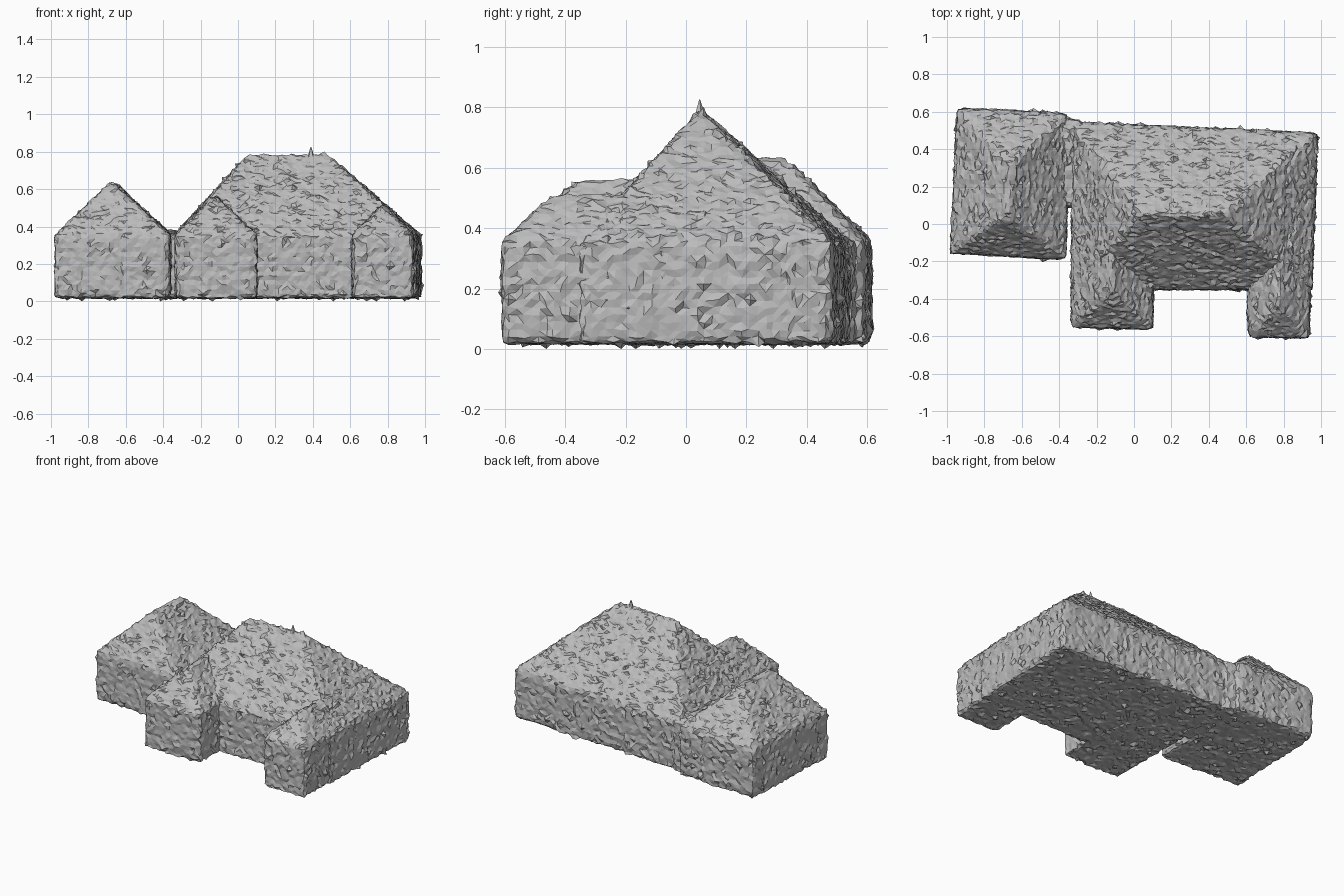
import bpy
import bmesh
import random
from mathutils import Vector

random.seed(4)
BASE, EAVE = 0.02, 0.355

cube = bpy.data.objects.get("Cube")
if cube:
    bpy.data.objects.remove(cube, do_unlink=True)

grey = bpy.data.materials.new("plain_grey")
grey.use_nodes = True
colour = (0.5, 0.5, 0.5, 1.0)
grey.diffuse_color = colour
grey.node_tree.nodes["Principled BSDF"].inputs["Base Color"].default_value = colour


def new_object(name, bm):
    mesh = bpy.data.meshes.new(name)
    bm.to_mesh(mesh)
    bm.free()
    mesh.materials.append(grey)
    obj = bpy.data.objects.new(name, mesh)
    bpy.context.collection.objects.link(obj)
    return obj


def weather(obj, voxel=0.025):
    """Round the edges, then roughen the surface like a raw scan."""
    remesh = obj.modifiers.new("Remesh", "REMESH")
    remesh.mode = "VOXEL"
    remesh.voxel_size = voxel
    smooth = obj.modifiers.new("Smooth", "SMOOTH")
    smooth.iterations = 2
    depsgraph = bpy.context.evaluated_depsgraph_get()
    bm = bmesh.new()
    bm.from_mesh(obj.evaluated_get(depsgraph).to_mesh())
    obj.modifiers.clear()
    bm.normal_update()
    moves = []
    for v in bm.verts:
        push = random.gauss(0, 0.0025)
        # occasional small chips and spikes
        if random.random() < 0.012:
            push = random.uniform(0.008, 0.02)
        slide = Vector([random.uniform(-1, 1) for _ in range(3)]) * 0.005
        moves.append(v.normal * push + slide)
    for v, move in zip(bm.verts, moves):
        v.co += move
        v.co.z = max(v.co.z, 0)
    bmesh.ops.triangulate(bm, faces=bm.faces[:])
    for f in bm.faces:
        f.smooth = False
        f.material_index = 0
    bm.to_mesh(obj.data)
    bm.free()


def hip_block(name, corners, ridge, lengthwise, eave=EAVE):
    """Walls on four corners (back left, back right, front right, front left)
    under a roof with a two-point ridge, running along x or along y."""
    bm = bmesh.new()
    low = [bm.verts.new((x, y, BASE)) for x, y in corners]
    top = [bm.verts.new((x, y, eave)) for x, y in corners]
    a, b = [bm.verts.new(p) for p in ridge]
    bm.faces.new(low)
    for i in range(4):
        j = (i + 1) % 4
        bm.faces.new((low[i], low[j], top[j], top[i]))
    bl, br, fr, fl = top
    if lengthwise:      # ridge from left (a) to right (b)
        roof = [(bl, br, b, a), (br, fr, b), (fr, fl, a, b), (fl, bl, a)]
    else:               # ridge from back (a) to front (b)
        roof = [(bl, br, a), (br, fr, b, a), (fr, fl, b), (fl, bl, a, b)]
    for f in roof:
        bm.faces.new(f)
    bmesh.ops.recalc_face_normals(bm, faces=bm.faces[:])
    obj = new_object(name, bm)
    weather(obj)
    return obj


# Main hall with its wide hipped roof
hip_block("main_hall",
          [(-0.34, 0.545), (0.98, 0.485), (0.95, -0.35), (-0.325, -0.35)],
          [(0.05, 0.05, 0.785), (0.47, 0.045, 0.795)], True)

# Two front wings, running back under the main roof
hip_block("right_front_wing",
          [(-0.33, 0.1), (0.1, 0.1), (0.1, -0.565), (-0.335, -0.55)],
          [(-0.125, 0.06, 0.57), (-0.125, -0.36, 0.57)], False)
hip_block("left_front_wing",
          [(0.61, 0.1), (0.955, 0.1), (0.935, -0.61), (0.61, -0.6)],
          [(0.775, 0.06, 0.52), (0.775, -0.43, 0.52)], False)

# Separate side building
hip_block("side_building",
          [(-0.945, 0.62), (-0.35, 0.59), (-0.365, -0.19), (-0.98, -0.155)],
          [(-0.66, 0.32, 0.645), (-0.68, 0.04, 0.645)], False)

# Low link that joins the side building to the hall
hip_block("link",
          [(-0.44, 0.585), (-0.27, 0.545), (-0.27, 0.09), (-0.44, 0.09)],
          [(-0.35, 0.5, 0.385), (-0.35, 0.15, 0.365)], False, 0.355)

# Small spike on the ridge
bm = bmesh.new()
bmesh.ops.create_cone(bm, cap_ends=True, segments=5,
                      radius1=0.028, radius2=0.002, depth=0.08)
bmesh.ops.translate(bm, verts=bm.verts[:], vec=(0.39, 0.045, 0.785))
new_object("ridge_spike", bm)
